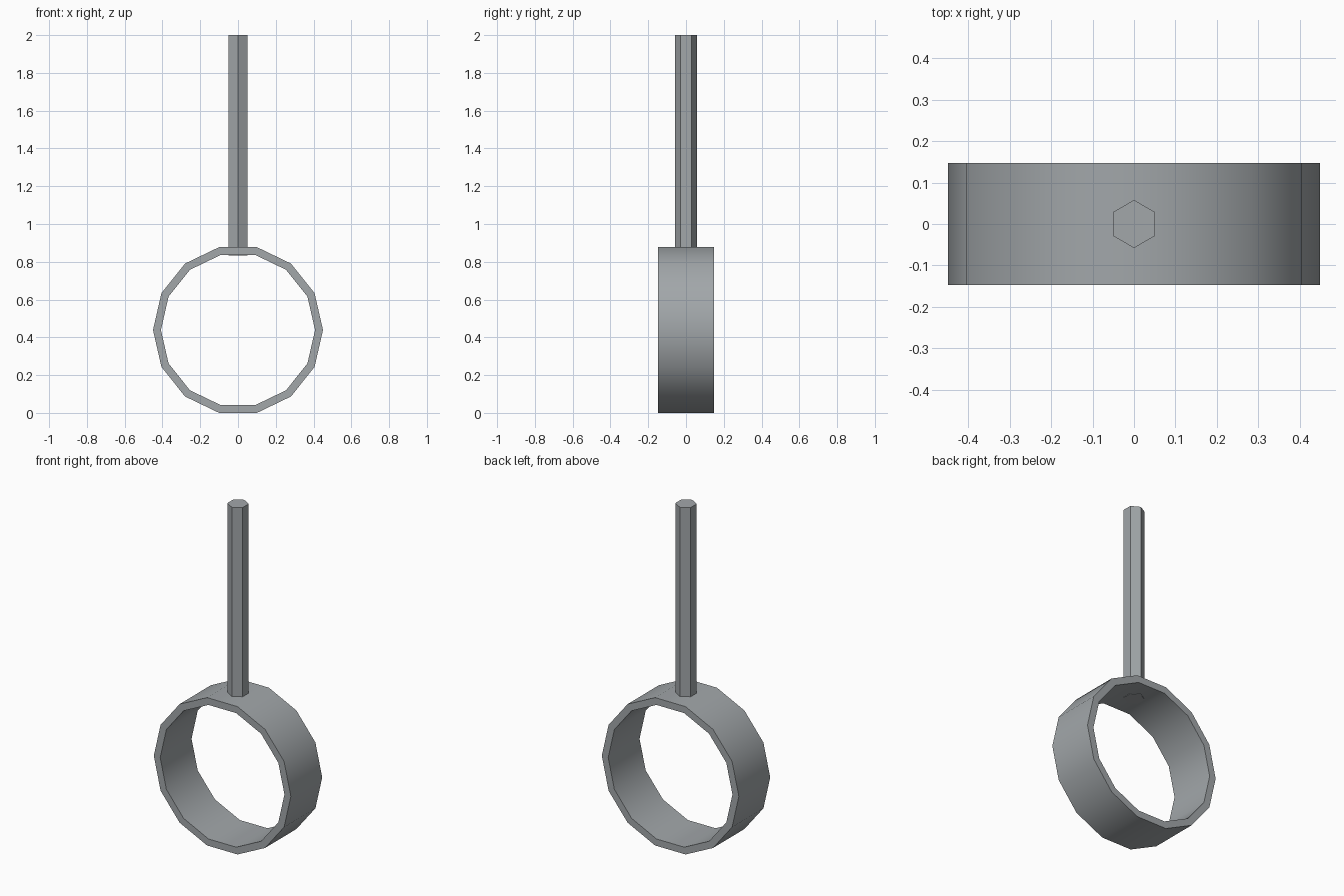
import bpy
import bmesh
import math

cube = bpy.data.objects.get("Cube")
if cube:
    bpy.data.objects.remove(cube, do_unlink=True)

# Single steel grey colour
steel = bpy.data.materials.new("steel_grey")
steel.use_nodes = True
colour = (0.36, 0.385, 0.4, 1.0)
steel.diffuse_color = colour
steel.node_tree.nodes["Principled BSDF"].inputs["Base Color"].default_value = colour

SIDES = 14
OUTER, INNER = 0.45, 0.408
HALF_DEPTH = 0.147
CENTRE_Z = OUTER * math.cos(math.pi / SIDES)  # the flat lowest side rests on the ground


def add_object(name, bm):
    bmesh.ops.recalc_face_normals(bm, faces=bm.faces)
    mesh = bpy.data.meshes.new(name)
    bm.to_mesh(mesh)
    bm.free()
    mesh.materials.append(steel)
    obj = bpy.data.objects.new(name, mesh)
    bpy.context.collection.objects.link(obj)
    return obj


# Ring band: a rectangular section swept round the y axis
bm = bmesh.new()
section = [(OUTER, -HALF_DEPTH), (OUTER, HALF_DEPTH), (INNER, HALF_DEPTH), (INNER, -HALF_DEPTH)]
loops = []
for i in range(SIDES):
    a = math.tau * i / SIDES
    loops.append([bm.verts.new((r * math.cos(a), y, CENTRE_Z + r * math.sin(a))) for r, y in section])
for i, here in enumerate(loops):
    there = loops[(i + 1) % SIDES]
    for j in range(4):
        k = (j + 1) % 4
        bm.faces.new((here[j], here[k], there[k], there[j]))
ring = add_object("ring_band", bm)
bpy.ops.object.select_all(action='DESELECT')
ring.select_set(True)
bpy.context.view_layer.objects.active = ring
bpy.ops.object.shade_smooth_by_angle(angle=math.radians(30))

# Hexagonal rod: passes through the top of the band, corners facing front and back
bottom, top, radius = 0.834, 2.0, 0.058
bm = bmesh.new()
base = bm.faces.new([
    bm.verts.new((radius * math.sin(math.tau * i / 6), radius * math.cos(math.tau * i / 6), bottom))
    for i in range(6)
])
extruded = bmesh.ops.extrude_face_region(bm, geom=[base], use_keep_orig=True)
raised = [v for v in extruded["geom"] if isinstance(v, bmesh.types.BMVert)]
bmesh.ops.translate(bm, verts=raised, vec=(0, 0, top - bottom))
add_object("hexagonal_rod", bm)
